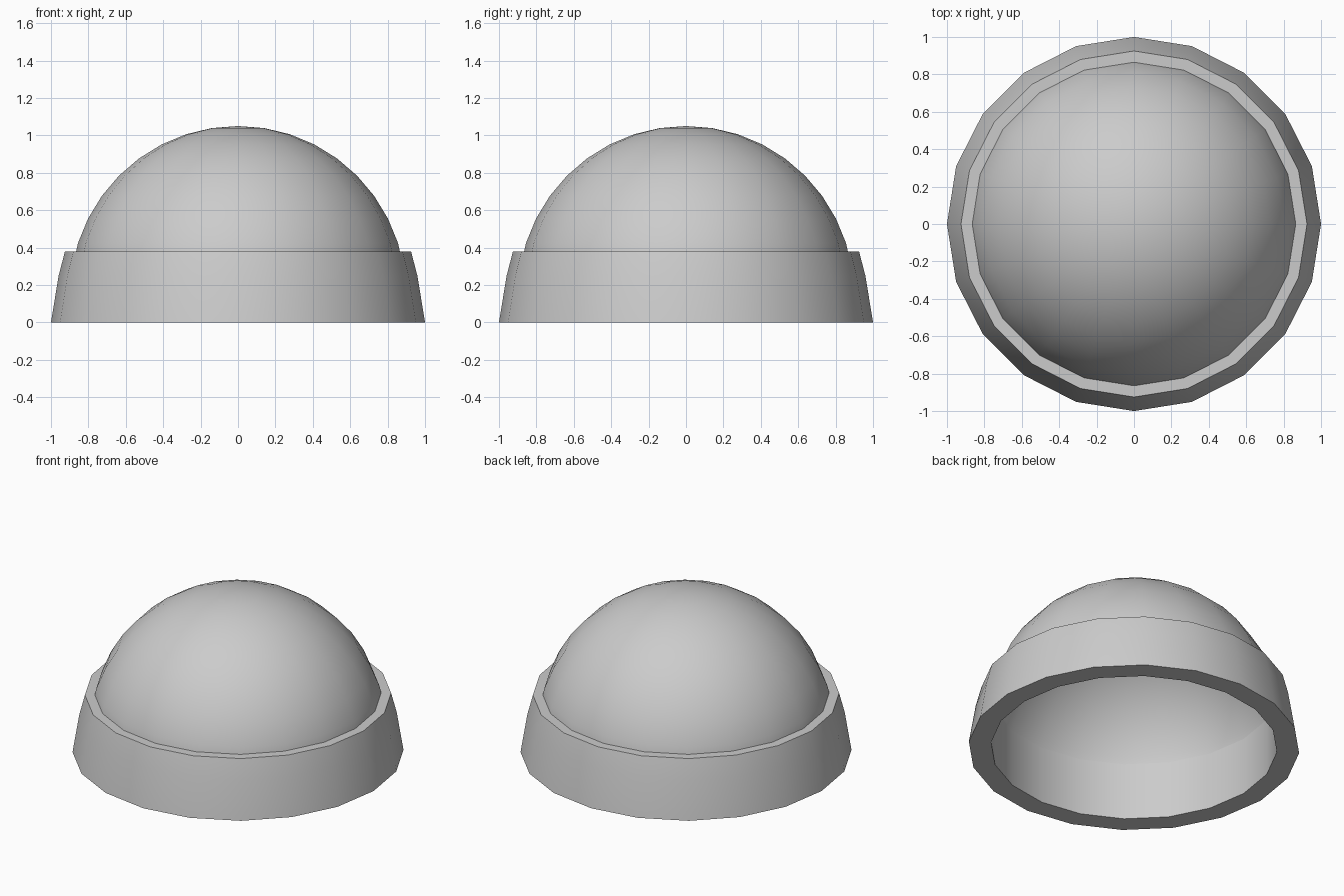
import bpy, bmesh, math

if "Cube" in bpy.data.objects:
    bpy.data.objects.remove(bpy.data.objects["Cube"])

SIDES = 20


def revolve(name, profile, closed=False):
    """Spin a (radius, height) profile around z with vertices on the axes."""
    bm = bmesh.new()
    rings = []
    for r, z in profile:
        if r == 0:
            rings.append([bm.verts.new((0, 0, z))] * SIDES)
        else:
            rings.append([bm.verts.new((r * math.cos(a), r * math.sin(a), z))
                          for a in (2 * math.pi * i / SIDES for i in range(SIDES))])
    pairs = list(zip(rings, rings[1:]))
    if closed:
        pairs.append((rings[-1], rings[0]))
    for lo, hi in pairs:
        for i in range(SIDES):
            j = (i + 1) % SIDES
            bm.faces.new(list(dict.fromkeys((lo[i], lo[j], hi[j], hi[i]))))
    mesh = bpy.data.meshes.new(name)
    bm.to_mesh(mesh)
    bm.free()
    obj = bpy.data.objects.new(name, mesh)
    bpy.context.collection.objects.link(obj)
    bpy.ops.object.select_all(action='DESELECT')
    obj.select_set(True)
    bpy.context.view_layer.objects.active = obj
    bpy.ops.object.shade_smooth_by_angle(angle=math.radians(35))
    return obj


# Thin dome shell rising from the top of the band
dome = [(0.865, 0.38)]
for k in range(8, -1, -1):
    a = math.radians(9 * k)
    dome.append((0.9 * math.sin(a) if k else 0, 0.143 + 0.907 * math.cos(a)))
revolve("dome", dome)

# Thick band: curved outside, flat ledge, upright inner wall, flat underside
revolve("band", [(1.0, 0), (0.959, 0.25), (0.925, 0.38),
                 (0.865, 0.38), (0.865, 0)], closed=True)
